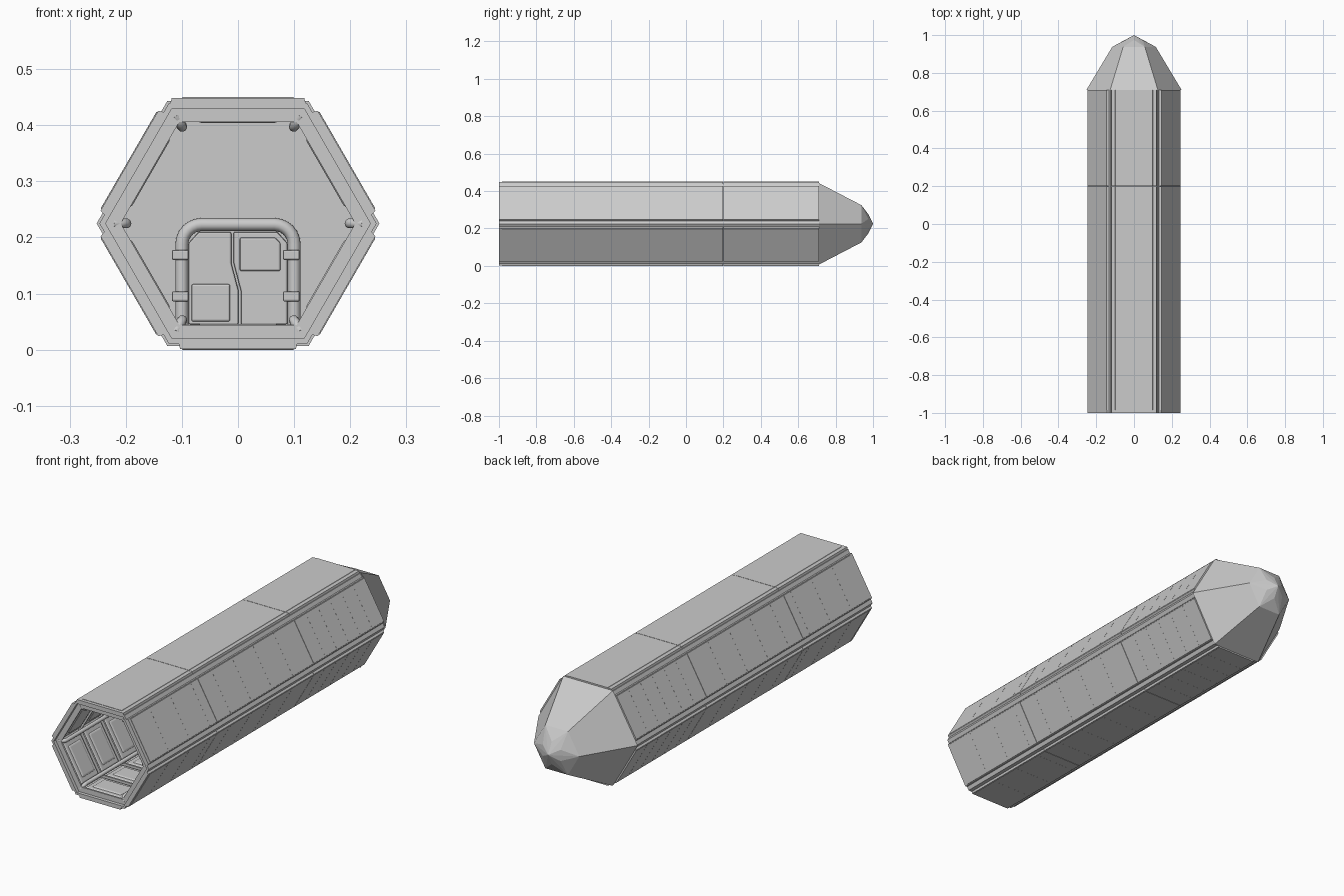
import bpy, bmesh, math
from mathutils import Vector

if "Cube" in bpy.data.objects:
    bpy.data.objects.remove(bpy.data.objects["Cube"])

CZ = 0.225                      # height of the hull axis
C30 = math.cos(math.radians(30))


def finish(name, bm):
    bmesh.ops.recalc_face_normals(bm, faces=bm.faces)
    me = bpy.data.meshes.new(name)
    bm.to_mesh(me)
    bm.free()
    ob = bpy.data.objects.new(name, me)
    bpy.context.collection.objects.link(ob)
    return ob


def bevel(ob, width, segments=1):
    m = ob.modifiers.new("Bevel", "BEVEL")
    m.width, m.segments, m.limit_method = width, segments, 'ANGLE'


def side(k, u, v, y):
    """Point on hull side k: u along the side, v outward, y along the hull."""
    a = math.radians(60 * k)
    return Vector((u * math.cos(a) + v * math.sin(a), y,
                   CZ - u * math.sin(a) + v * math.cos(a)))


def hex_ring(bm, y, r):
    return [bm.verts.new((r * math.cos(math.radians(60 * i)), y,
                          CZ + r * math.sin(math.radians(60 * i)))) for i in range(6)]


def bridge(bm, a, b):
    for i in range(6):
        j = (i + 1) % 6
        bm.faces.new((a[i], a[j], b[j], b[i]))


def hex_tube(bm, section):
    rings = [hex_ring(bm, y, r) for y, r in section]
    for a, b in zip(rings, rings[1:] + rings[:1]):
        bridge(bm, a, b)


def prism(bm, lower, upper):
    a, b = [bm.verts.new(p) for p in lower], [bm.verts.new(p) for p in upper]
    n = len(a)
    bm.faces.new(a)
    bm.faces.new(b[::-1])
    for i in range(n):
        bm.faces.new((a[i], a[(i + 1) % n], b[(i + 1) % n], b[i]))


def side_block(bm, k, w0, w1, v0, v1, y0, y1, u=0.0, taper=0.0):
    """Tapered block lying on side k, half width w0 at v0 and w1 at v1."""
    prism(bm, [side(k, u + s * w0, v0, y) for s, y in ((-1, y0), (1, y0), (1, y1), (-1, y1))],
          [side(k, u + s * w1, v1, y) for s, y in
           ((-1, y0 + taper), (1, y0 + taper), (1, y1 - taper), (-1, y1 - taper))])


def tube(name, points, radius, cyclic=False):
    cu = bpy.data.curves.new(name, 'CURVE')
    cu.dimensions, cu.bevel_depth, cu.bevel_resolution, cu.use_fill_caps = '3D', radius, 3, True
    sp = cu.splines.new('POLY')
    sp.points.add(len(points) - 1)
    for p, co in zip(sp.points, points):
        p.co = (*co, 1)
        p.radius = 1
    ob = bpy.data.objects.new(name, cu)
    bpy.context.collection.objects.link(ob)
    return ob


# hexagonal shell with a stepped front rim
bm = bmesh.new()
hex_tube(bm, [(-1, .247), (.71, .247), (.71, .225), (-.985, .225), (-.985, .236), (-1, .236)])
finish("hull_shell", bm)

# outer armour plates, split at the section seams
bm = bmesh.new()
for k in range(6):
    w = .118 if k == 0 else .103
    for y0, y1 in ((-1, -.501), (-.499, .199), (.201, .71)):
        side_block(bm, k, w + .004, w, .21, .2235, y0, y1)
        a = -.985 if y0 == -1 else y0
        side_block(bm, k, .1, .099, .2235, .225, a, y1)
finish("armour_plates", bm)

# thin cross seams on the plates, denser in the rear section
bm = bmesh.new()
seams = [-.85 + .15 * i for i in range(7)] + [.285 + .085 * i for i in range(5)]
for k in range(1, 6):
    for y in seams:
        side_block(bm, k, .099, .099, .2245, .2253, y - .0012, y + .0012)
finish("plate_seams", bm)

# faceted nose: hexagonal cone, pointed side faces and a six-kite tip
bm = bmesh.new()
base, neck = hex_ring(bm, .71, .252), hex_ring(bm, .938, .115)
bm.faces.new(base)
bridge(bm, base, neck)
tip = bm.verts.new((0, 1, CZ))
mids = []
for i in range(6):
    a = math.radians(60 * i + 30)
    mids.append(bm.verts.new((.052 * math.cos(a), .974, CZ + .052 * math.sin(a))))
for i in range(6):
    bm.faces.new((neck[i], neck[(i + 1) % 6], mids[i]))
    bm.faces.new((neck[i], mids[i], tip))
    bm.faces.new((neck[i], tip, mids[i - 1]))
finish("nose_cone", bm)

# inner wall panels, two steps deep, one per bay and side
bm = bmesh.new()
for k in range(6):
    for i in range(8):
        y = -.985 + .147 * i
        side_block(bm, k, .098, .092, .19, .184, y + .012, y + .14, taper=.006)
        side_block(bm, k, .074, .068, .184, .179, y + .03, y + .122, taper=.006)
bevel(finish("inner_wall_panels", bm), .004, 2)

# ring frames between the bays
bm = bmesh.new()
for i in range(9):
    y = -.985 + .147 * i
    hex_tube(bm, [(y, .228), (y + .008, .228), (y + .008, .209), (y, .209)])
finish("ring_frames", bm)

# bulkhead closing the passage
bm = bmesh.new()
a, b = hex_ring(bm, .2, .226), hex_ring(bm, .22, .226)
bridge(bm, a, b)
bm.faces.new(a)
bm.faces.new(b)
finish("bulkhead", bm)

# pipes along the six inner corners, with bent front ends
for i in range(6):
    a = math.radians(60 * i)
    pts = [(r * math.cos(a), y, CZ + r * math.sin(a)) for r, y in
           ((.222, -.978), (.21, -.976), (.202, -.97), (.199, -.96), (.199, .2))]
    tube("corner_pipe", pts, .009)

# tubular door frame
arch = [(-.1, .19, .045)]
for cx, start in ((-.065, 180), (.065, 90)):
    for j in range(7):
        a = math.radians(start - 15 * j)
        arch.append((cx + .035 * math.cos(a), .19, .188 + .035 * math.sin(a)))
arch.append((.1, .19, .045))
tube("door_frame", arch, .0115)

# clasps on the door frame
bm = bmesh.new()
for x in (-.103, .095):
    for z in (.095, .169):
        prism(bm, [(x + s * .015, .174, z + t * .009) for s, t in ((-1, -1), (1, -1), (1, 1), (-1, 1))],
              [(x + s * .015, .2, z + t * .009) for s, t in ((-1, -1), (1, -1), (1, 1), (-1, 1))])
bevel(finish("door_clasps", bm), .003, 2)


def plate(name, outline, y0, y1, width):
    bm = bmesh.new()
    prism(bm, [(x, y0, z) for x, z in outline], [(x, y1, z) for x, z in outline])
    bevel(finish(name, bm), width, 2)


# two interlocking door leaves with raised panels
plate("door_leaf_left", [(-.088, .045), (-.088, .19), (-.07, .21), (-.012, .21), (-.012, .155),
                         (.001, .105), (.001, .045)], .19, .2, .003)
plate("door_leaf_right", [(.005, .045), (.005, .105), (-.008, .155), (-.008, .21), (.07, .21),
                          (.088, .19), (.088, .045)], .19, .2, .003)
plate("door_panel_left", [(-.083, .05), (-.083, .117), (-.014, .117), (-.014, .05)], .184, .191, .004)
plate("door_panel_right", [(.003, .14), (.003, .2), (.066, .2), (.076, .19), (.076, .14)], .184, .191, .004)
